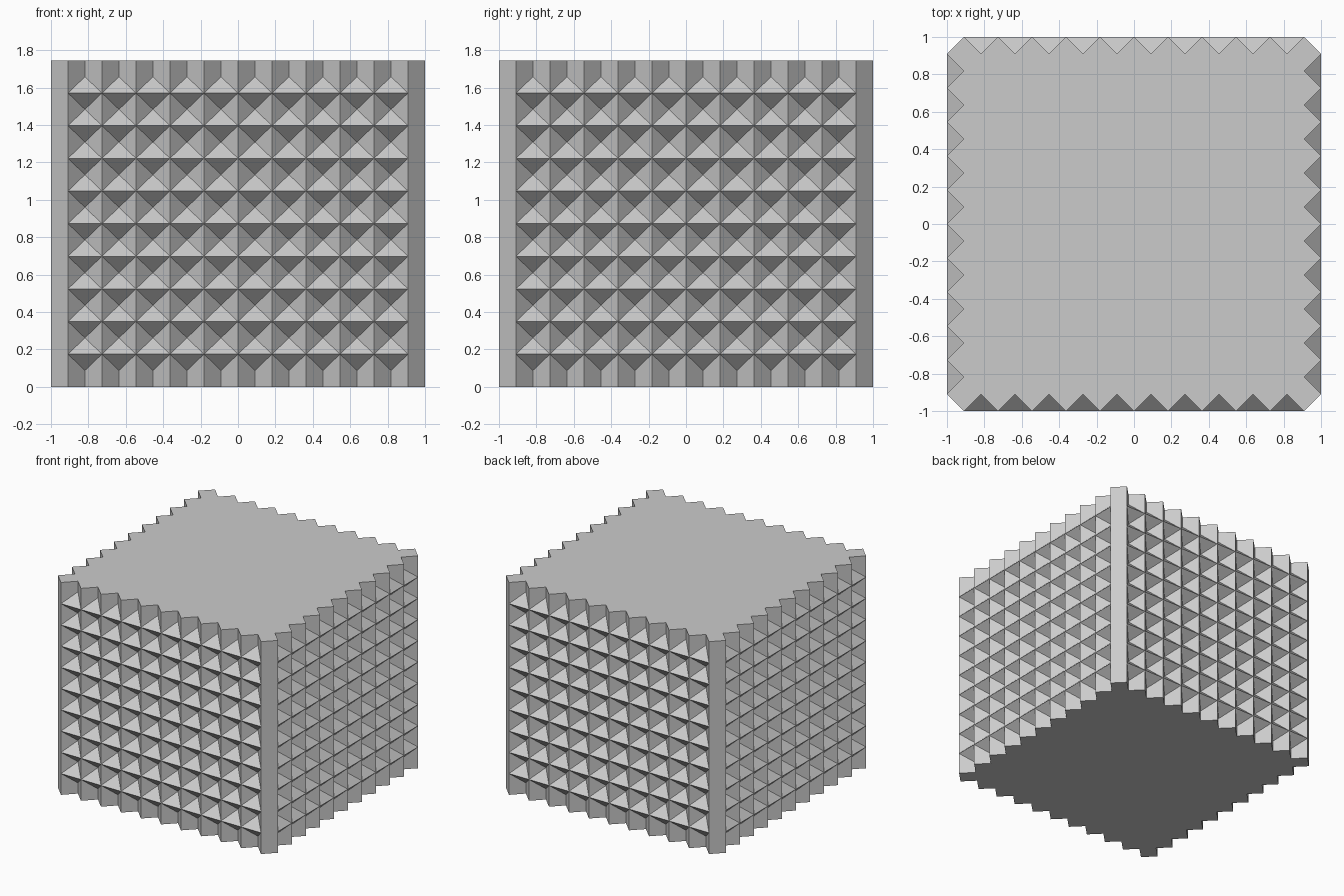
import bpy, bmesh, math
from mathutils import Matrix, Vector

if "Cube" in bpy.data.objects:
    bpy.data.objects.remove(bpy.data.objects["Cube"])

N = 10                    # recesses per row and per column
HALF, HEIGHT = 1.0, 1.745
DEPTH = 0.0909            # depth of each recess, also the corner chamfer
INNER = HALF - DEPTH
DX, DZ = 2 * INNER / N, HEIGHT / N

bm = bmesh.new()


def add_face(points, turn):
    bm.faces.new([bm.verts.new(turn @ Vector(p)) for p in points])


def ridge(i, j):
    return (-INNER + i * DX, -HALF, j * DZ)


def valley(i, z):
    return (-INNER + (i + 0.5) * DX, -INNER, z)


# Four waffled walls, each a quarter turn of the front wall
for side in range(4):
    turn = Matrix.Rotation(side * math.pi / 2, 3, 'Z')
    for i in range(N):
        for j in range(N):
            a, b = ridge(i, j), ridge(i + 1, j)
            c, d = ridge(i + 1, j + 1), ridge(i, j + 1)
            mid = valley(i, (j + 0.5) * DZ)
            right, left = [b, c, mid], [d, a, mid]
            if j == 0:                       # groove open at the bottom
                end = valley(i, 0)
                right, left = [b, c, mid, end], [d, a, end, mid]
            else:
                add_face([a, b, mid], turn)
            if j == N - 1:                   # groove open at the top
                end = valley(i, HEIGHT)
                right, left = [b, c, end, mid], [d, a, mid, end]
            else:
                add_face([c, d, mid], turn)
            add_face(right, turn)
            add_face(left, turn)
    # Chamfered corner post
    near = [ridge(N, j) for j in range(N + 1)]
    far = [(HALF, -INNER, p[2]) for p in reversed(near)]
    add_face(near[::-1] + far[::-1], turn)

# Zigzag caps at the bottom and top
for z in (0, HEIGHT):
    rim = []
    for side in range(4):
        turn = Matrix.Rotation(side * math.pi / 2, 3, 'Z')
        for i in range(N + 1):
            rim.append(turn @ Vector((-INNER + i * DX, -HALF, z)))
            if i < N:
                rim.append(turn @ Vector(valley(i, z)))
    add_face(rim if z else rim[::-1], Matrix.Identity(3))

bmesh.ops.remove_doubles(bm, verts=bm.verts, dist=0.0005)
bmesh.ops.recalc_face_normals(bm, faces=bm.faces)
mesh = bpy.data.meshes.new("waffled_block")
bm.to_mesh(mesh)
bm.free()

grey = bpy.data.materials.new("light_grey")
grey.diffuse_color = (0.6, 0.6, 0.6, 1)
grey.use_nodes = True
grey.node_tree.nodes["Principled BSDF"].inputs["Base Color"].default_value = grey.diffuse_color
mesh.materials.append(grey)
block = bpy.data.objects.new("waffled_block", mesh)
bpy.context.collection.objects.link(block)
